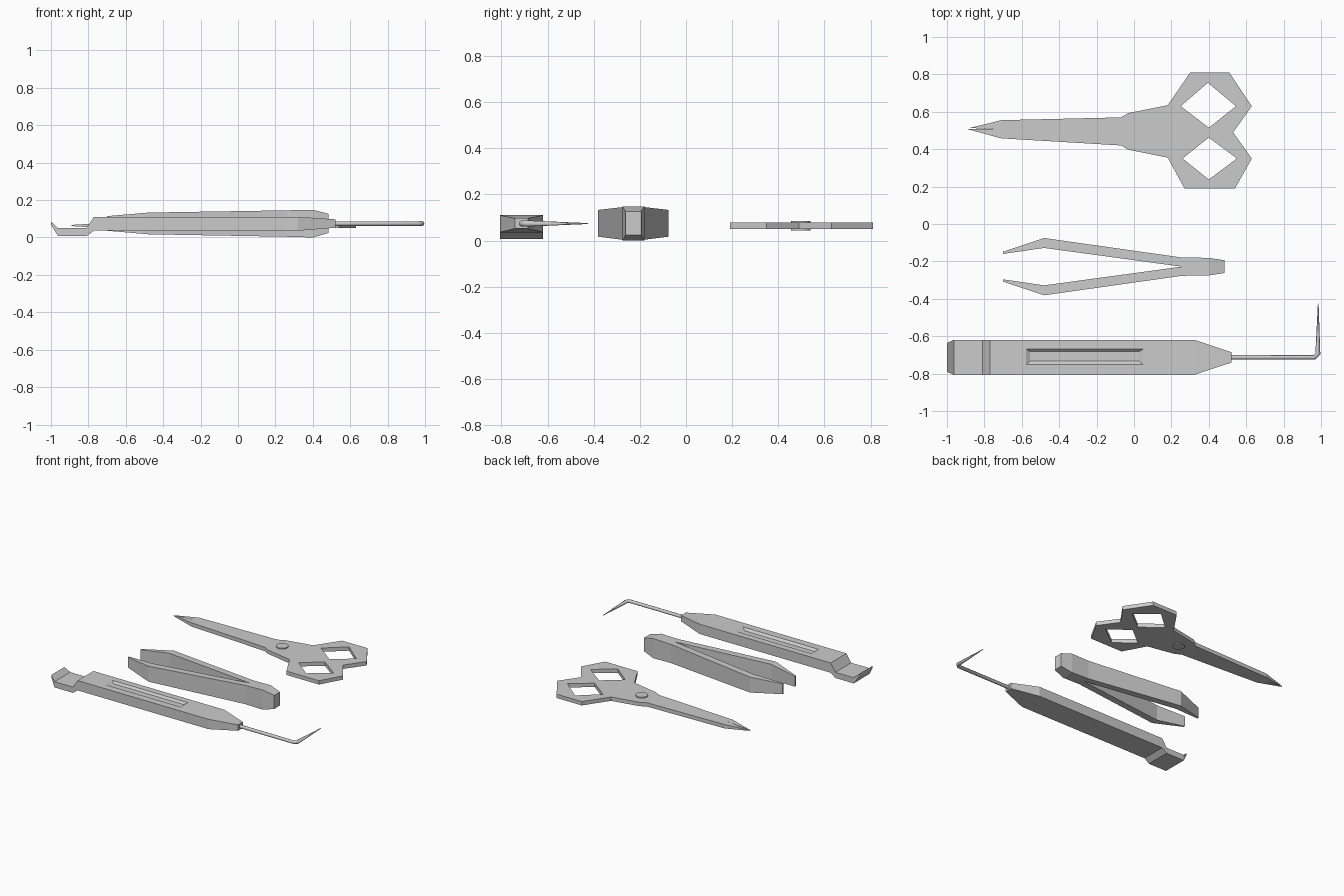
import bpy, bmesh, math
from mathutils import Vector

if "Cube" in bpy.data.objects:
    bpy.data.objects.remove(bpy.data.objects["Cube"])


def finish(bm, name):
    bmesh.ops.recalc_face_normals(bm, faces=bm.faces[:])
    mesh = bpy.data.meshes.new(name)
    bm.to_mesh(mesh)
    bm.free()
    ob = bpy.data.objects.new(name, mesh)
    bpy.context.collection.objects.link(ob)
    return ob


def rect(x, y0, y1, z0, z1):
    return [(x, y0, z0), (x, y1, z0), (x, y1, z1), (x, y0, z1)]


def ring(center, normal, r, n=8):
    side = Vector(normal).normalized().cross(Vector((0, 0, 1)))
    return [Vector(center) + r * (math.cos(a) * side + math.sin(a) * Vector((0, 0, 1)))
            for a in (2 * math.pi * i / n for i in range(n))]


def loft(name, sections, open_plane=False):
    bm = bmesh.new()
    rows = [[bm.verts.new(p) for p in s] for s in sections]
    n = len(rows[0])
    for a, b in zip(rows, rows[1:]):
        for i in range(n):
            j = (i + 1) % n
            bm.faces.new((a[i], a[j], b[j], b[i]))
    bm.faces.new(rows[0])
    bm.faces.new(rows[-1])
    # drop walls lying on the mirror plane
    if open_plane:
        flat = [f for f in bm.faces if all(abs(v.co.y) < 1e-5 for v in f.verts)]
        bmesh.ops.delete(bm, geom=flat, context='FACES')
    return finish(bm, name)


def plate(name, loops, mid, half):
    bm = bmesh.new()
    for pts in loops:
        vs = [bm.verts.new((x, y, 0)) for x, y in pts]
        for i in range(len(vs)):
            bm.edges.new((vs[i - 1], vs[i]))
    bmesh.ops.triangle_fill(bm, edges=bm.edges[:], use_beauty=True)
    low = bm.verts[:]
    res = bmesh.ops.extrude_face_region(bm, geom=bm.faces[:])
    high = [g for g in res['geom'] if isinstance(g, bmesh.types.BMVert)]
    for verts, s in ((low, -1), (high, 1)):
        for v in verts:
            v.co.z = mid + s * (0.003 if v.co.x < -0.8 else half)
    return finish(bm, name)


# Scissors: two halves, each a blade with a hexagonal finger loop
upper = [(-0.88, 0.513), (-0.71, 0.555), (-0.07, 0.57), (-0.03, 0.593), (0.18, 0.635),
         (0.30, 0.81), (0.51, 0.81), (0.63, 0.63), (0.53, 0.49), (-0.06, 0.495), (-0.71, 0.508)]
lower = [(-0.89, 0.507), (-0.71, 0.458), (-0.07, 0.42), (-0.03, 0.397), (0.18, 0.355),
         (0.27, 0.19), (0.54, 0.19), (0.63, 0.35), (0.53, 0.49), (-0.06, 0.495), (-0.71, 0.508)]
for name, outline, hole in (
        ("scissor_half_upper", upper, [(0.25, 0.63), (0.395, 0.755), (0.545, 0.63), (0.40, 0.515)]),
        ("scissor_half_lower", lower, [(0.26, 0.35), (0.40, 0.462), (0.55, 0.35), (0.40, 0.238)])):
    plate(name, [outline, hole], 0.064, 0.0145)

# Scissor pivot
bpy.ops.mesh.primitive_cylinder_add(vertices=24, radius=0.042, depth=0.042,
                                    location=(0.02, 0.497, 0.065))
bpy.context.object.name = "scissor_pivot"

# Tweezers: one arm mirrored across the centre line
arm = loft("tweezers", [
    rect(-0.70, 0.068, 0.080, 0.036, 0.114),
    rect(-0.48, 0.100, 0.153, 0.017, 0.133),
    rect(0.255, 0.0, 0.049, 0.004, 0.145),
    rect(0.40, 0.0, 0.047, 0.0, 0.148),
    rect(0.485, 0.0, 0.034, 0.024, 0.126)], open_plane=True)
arm.location.y = -0.228
mirror = arm.modifiers.new("mirror", 'MIRROR')
mirror.use_axis = (False, True, False)

# Scraper handle with flat hooked end
Y = -0.713
handle = loft("scraper_handle", [rect(x, Y - w, Y + w, z0, z1) for x, w, z0, z1 in (
    (-1.0, 0.077, 0.068, 0.085),
    (-0.962, 0.094, 0.007, 0.050),
    (-0.81, 0.094, 0.007, 0.050),
    (-0.77, 0.094, 0.036, 0.110),
    (0.32, 0.094, 0.036, 0.110),
    (0.52, 0.028, 0.052, 0.097))])

# Tapered recess in the handle top
cutter = loft("recess_cutter", [
    [(-0.555, Y - 0.02, 0.095), (0.025, Y - 0.02, 0.095), (0.025, Y + 0.03, 0.095), (-0.555, Y + 0.03, 0.095)],
    [(-0.585, Y - 0.045, 0.115), (0.06, Y - 0.045, 0.115), (0.06, Y + 0.05, 0.115), (-0.585, Y + 0.05, 0.115)]])
cutter.hide_render = True
cutter.hide_viewport = True
cut = handle.modifiers.new("recess", 'BOOLEAN')
cut.operation = 'DIFFERENCE'
cut.object = cutter
cut.solver = 'EXACT'

# Bent pick with tapered point
pick = loft("pick", [
    ring((0.50, Y, 0.074), (1, 0, 0), 0.0125),
    ring((0.965, Y, 0.074), (1, 0.2, 0), 0.0125),
    ring((0.983, Y + 0.018, 0.074), (0.2, 1, 0), 0.0135),
    ring((0.985, -0.425, 0.074), (0, 1, 0), 0.002)])
bpy.ops.object.select_all(action='DESELECT')
pick.select_set(True)
bpy.context.view_layer.objects.active = pick
bpy.ops.object.shade_smooth_by_angle(angle=math.radians(50))
